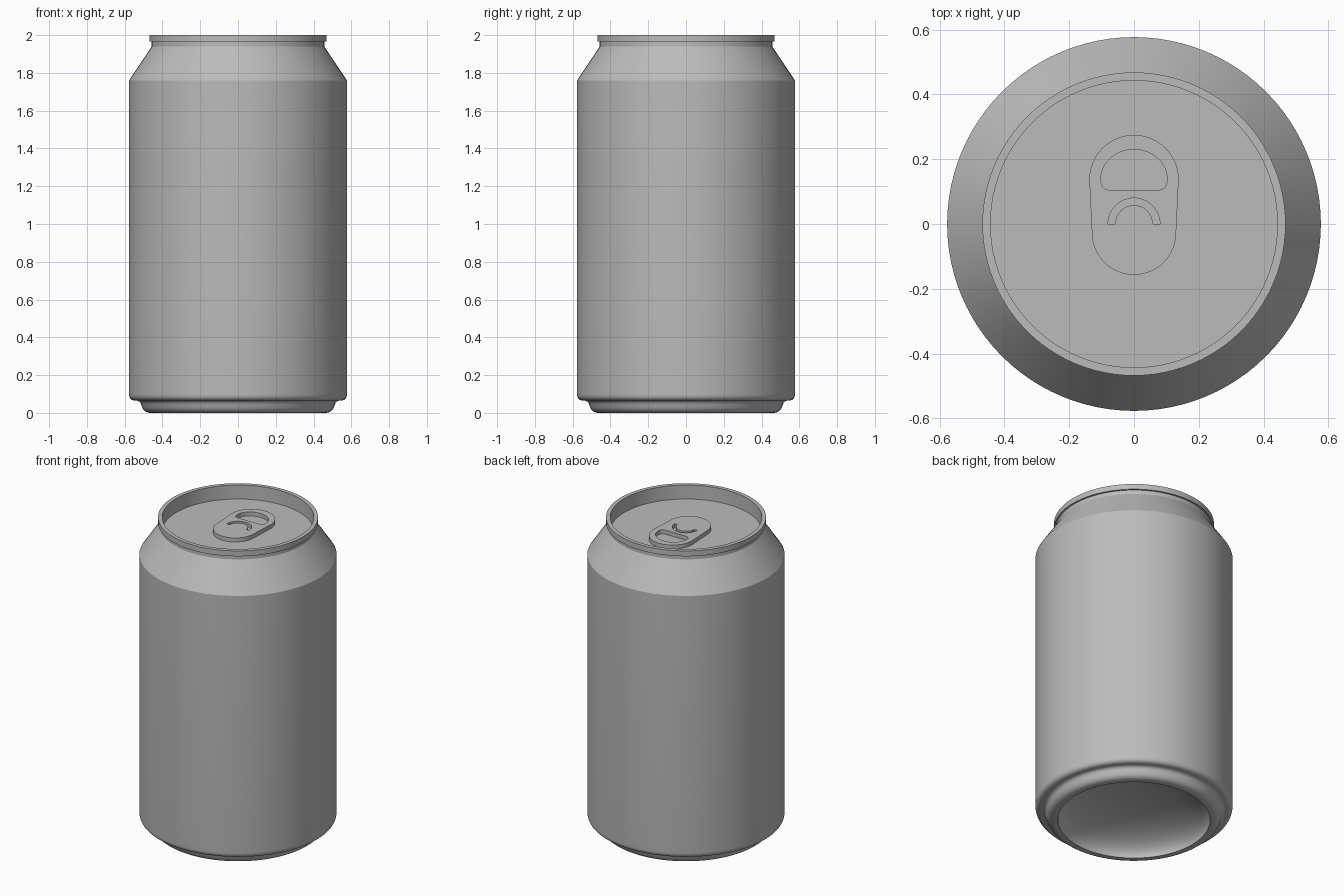
import bpy, bmesh, math
from math import pi, cos, sin
from mathutils import Vector

cube = bpy.data.objects.get("Cube")
if cube:
    bpy.data.objects.remove(cube, do_unlink=True)

metal = bpy.data.materials.new("brushed grey metal")
metal.use_nodes = True
GREY = (0.5, 0.5, 0.5, 1)
metal.diffuse_color = GREY
metal.node_tree.nodes["Principled BSDF"].inputs["Base Color"].default_value = GREY


def finish(obj):
    """Give the object its material and crease-aware smooth shading."""
    obj.data.materials.clear()
    obj.data.materials.append(metal)
    bpy.ops.object.select_all(action='DESELECT')
    obj.select_set(True)
    bpy.context.view_layer.objects.active = obj
    bpy.ops.object.shade_smooth_by_angle(angle=math.radians(28))


def rounded(corners, steps=8):
    """Turn (x, y, cut) corners into points, rounding each by its cut length."""
    pts = []
    for i, (x, y, cut) in enumerate(corners):
        p = Vector((x, y))
        if not cut:
            pts.append(p)
            continue
        prev = Vector(corners[i - 1][:2])
        nxt = Vector(corners[(i + 1) % len(corners)][:2])
        a = p + (prev - p).normalized() * cut
        b = p + (nxt - p).normalized() * cut
        for k in range(steps + 1):
            t = k / steps
            pts.append(a * (1 - t) ** 2 + p * 2 * t * (1 - t) + b * t * t)
    return pts


def arc(cx, cy, rx, ry, start, end, n=32):
    angles = [start + (end - start) * k / n for k in range(n + 1)]
    return [Vector((cx + rx * cos(a), cy + ry * sin(a))) for a in angles]


def lathe(name, profile, segments=96):
    bm = bmesh.new()
    verts = [bm.verts.new((p.x, 0, p.y)) for p in profile]
    edges = [bm.edges.new(pair) for pair in zip(verts, verts[1:])]
    bmesh.ops.spin(bm, geom=verts + edges, cent=(0, 0, 0), axis=(0, 0, 1),
                   angle=2 * pi, steps=segments)
    bmesh.ops.remove_doubles(bm, verts=bm.verts, dist=1e-5)
    bmesh.ops.recalc_face_normals(bm, faces=bm.faces)
    mesh = bpy.data.meshes.new(name)
    bm.to_mesh(mesh)
    bm.free()
    obj = bpy.data.objects.new(name, mesh)
    bpy.context.collection.objects.link(obj)
    finish(obj)


# Can shell: domed base, rolled foot, straight wall, shoulder, rim and sunken lid
DOME = 0.15
LID_Z = 1.91
dome = arc(0, 0, 0.445, DOME, pi / 2, 0, 16)
dome[0].x = 0
foot = rounded([(0.445, 0, 0), (0.497, 0, 0.035), (0.52, 0.065, 0.02),
                (0.577, 0.065, 0.035), (0.577, 1.76, 0)])
top = [Vector(p) for p in ((0.457, 1.94), (0.457, 1.965), (0.468, 1.965),
                           (0.468, 2), (0.443, 2), (0.443, LID_Z), (0, LID_Z))]
lathe("can_shell", dome + foot[1:] + top)

# Pull tab: tapered outline, finger hole and curved slot around the tongue
outline = arc(0, 0.137, 0.138, 0.138, 0, pi) + arc(0, -0.027, 0.13, 0.13, pi, 2 * pi)
finger_hole = (arc(0, 0.14, 0.102, 0.09, 0, pi)
               + rounded([(-0.102, 0.14, 0), (-0.102, 0.105, 0.03),
                          (0.102, 0.105, 0.03), (0.102, 0.14, 0)])[1:-1])
slot = arc(0, 0, 0.08, 0.08, 0, pi) + arc(0, 0, 0.058, 0.058, pi, 0)

THICK = 0.026
curve = bpy.data.curves.new("pull_tab", 'CURVE')
curve.dimensions = '2D'
curve.fill_mode = 'BOTH'
curve.extrude = THICK / 2
for loop in (outline, finger_hole, slot):
    spline = curve.splines.new('POLY')
    spline.points.add(len(loop) - 1)
    for point, p in zip(spline.points, loop):
        point.co = (p.x, p.y, 0, 1)
    spline.use_cyclic_u = True
tab = bpy.data.objects.new("pull_tab", curve)
tab.location.z = LID_Z + THICK / 2
bpy.context.collection.objects.link(tab)
bpy.ops.object.select_all(action='DESELECT')
tab.select_set(True)
bpy.context.view_layer.objects.active = tab
bpy.ops.object.convert(target='MESH')
tab = bpy.context.view_layer.objects.active
bm = bmesh.new()
bm.from_mesh(tab.data)
bmesh.ops.remove_doubles(bm, verts=bm.verts, dist=1e-5)
bmesh.ops.recalc_face_normals(bm, faces=bm.faces)
bm.to_mesh(tab.data)
bm.free()
finish(tab)
